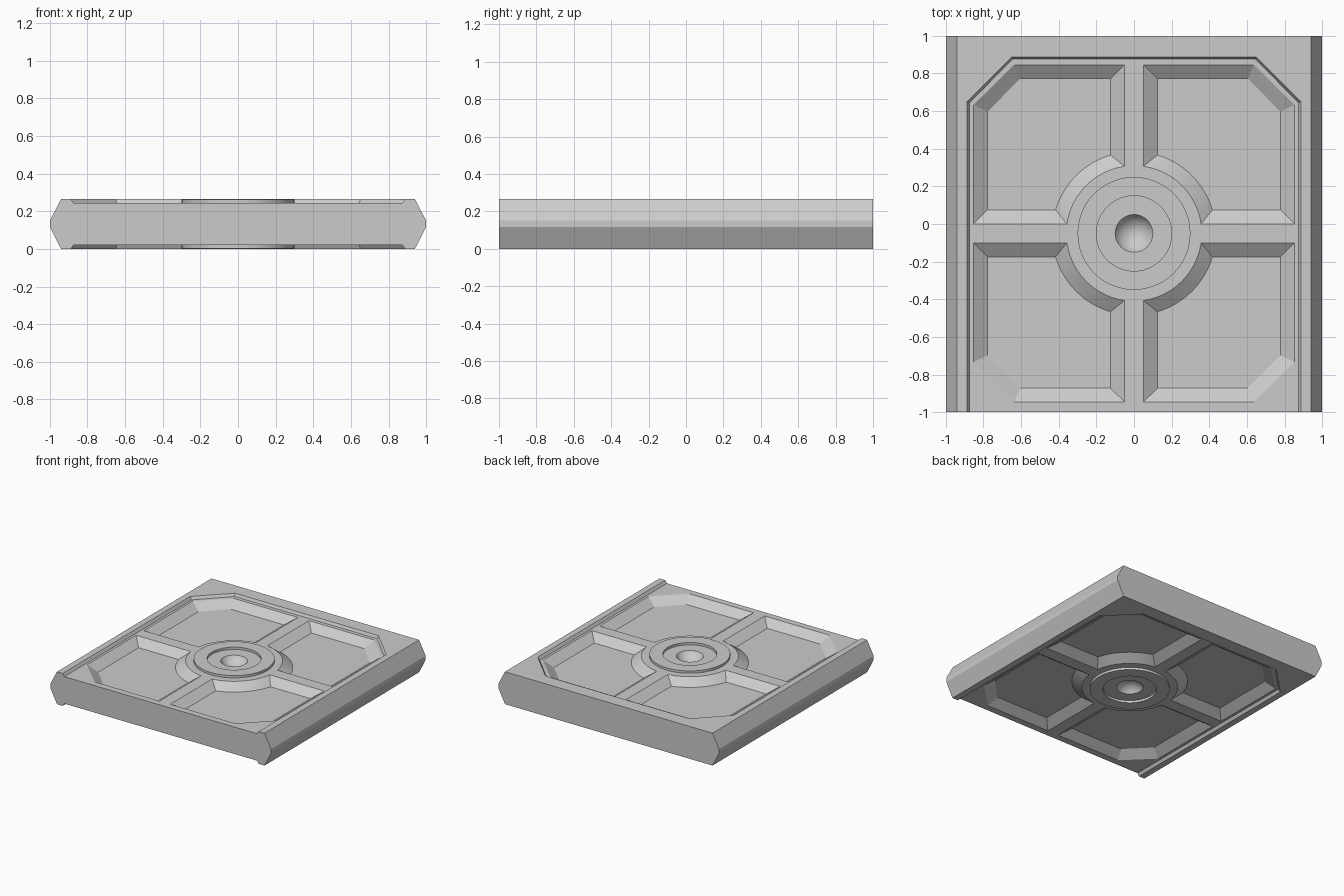
import bpy, bmesh, math

if "Cube" in bpy.data.objects:
    bpy.data.objects.remove(bpy.data.objects["Cube"])

H = 0.265          # slab thickness
STEP = 0.243       # level of the recessed panel
FLOOR = 0.19       # level of the pocket floors
CY = -0.05         # centre of the panel pattern in y

grey = bpy.data.materials.new("light grey")
grey.diffuse_color = (0.6, 0.6, 0.6, 1)
grey.use_nodes = True
grey.node_tree.nodes["Principled BSDF"].inputs["Base Color"].default_value = grey.diffuse_color


def make(name, loops, closed=False):
    """Skin a list of equal-length point loops; cap the ends or close into a ring."""
    bm = bmesh.new()
    rows = [[bm.verts.new(p) for p in loop] for loop in loops]
    n = len(rows[0])
    pairs = list(zip(rows, rows[1:]))
    if closed:
        pairs.append((rows[-1], rows[0]))
    else:
        bm.faces.new(rows[0])
        bm.faces.new(rows[-1])
    for a, b in pairs:
        for i in range(n):
            j = (i + 1) % n
            bm.faces.new((a[i], a[j], b[j], b[i]))
    bmesh.ops.recalc_face_normals(bm, faces=bm.faces)
    me = bpy.data.meshes.new(name)
    bm.to_mesh(me)
    bm.free()
    me.materials.append(grey)
    ob = bpy.data.objects.new(name, me)
    bpy.context.collection.objects.link(ob)
    return ob


def at(points, z):
    return [(x, y, z) for x, y in points]


def circle(r, z, n=48):
    return [(r * math.cos(2 * math.pi * i / n), CY + r * math.sin(2 * math.pi * i / n), z)
            for i in range(n)]


def flip(loops, under):
    """Mirror loops to the underside when wanted."""
    return [[(x, y, H - z) if under else (x, y, z) for x, y, z in lp] for lp in loops]


def recess(w, c, back):
    return [(-w, -1.1), (w, -1.1), (w, c), (c, back), (-c, back), (-w, c)]


def pocket(sx, sy, rib, r, w, wc, d, dc):
    """Quarter panel outline with a concave arc round the hub."""
    a0 = math.asin(rib / r)
    pts = []
    for i in range(13):
        a = math.pi / 2 - a0 - (math.pi / 2 - 2 * a0) * i / 12
        pts.append((r * math.cos(a), r * math.sin(a)))
    pts += [(w, rib), (w, dc), (wc, d), (rib, d)]
    return [(sx * x, CY + sy * y) for x, y in pts]


# Slab with pointed side edges
section = [(-0.94, 0), (0.94, 0), (1, 0.117), (1, 0.15),
           (0.94, H), (-0.94, H), (-1, 0.15), (-1, 0.117)]
slab = make("slab", [[(x, y, z) for x, z in section] for y in (-1, 1)])

cutters = []
for under in (False, True):
    # Panel recess, open at the front
    low, high = recess(0.873, 0.645, 0.877), recess(0.888, 0.65, 0.888)
    cutters.append(make("recess_cutter", flip(
        [at(low, STEP), at(high, H), at(high, H + 0.05)], under)))
    # Four sloped pockets
    for sx in (-1, 1):
        for sy in (-1, 1):
            top = pocket(sx, sy, 0.05, 0.36, 0.853, 0.637, 0.896, 0.683)
            bot = pocket(sx, sy, 0.125, 0.435, 0.778, 0.605, 0.822, 0.648)
            cutters.append(make("pocket_cutter", flip(
                [at(bot, FLOOR), at(top, STEP), at(top, H + 0.05)], under)))
    # Round dimple in the hub
    depth, rad = 0.06, 0.1133
    bowl = []
    for i in range(1, 9):
        a = math.acos(1 - depth / rad) * i / 8
        bowl.append(circle(rad * math.sin(a), STEP - depth + rad * (1 - math.cos(a))))
    bowl.append(circle(0.1, H + 0.05))
    cutters.append(make("dimple_cutter", flip(bowl, under)))
    # Raised hub ring
    ring = [circle(0.3, STEP - 0.005), circle(0.3, 0.262),
            circle(0.2, 0.262), circle(0.2, STEP - 0.005)]
    make("hub_ring_under" if under else "hub_ring_top", flip(ring, under), closed=True)

# Cut everything, then remove the cutters
bpy.context.view_layer.objects.active = slab
for c in cutters:
    c.hide_render = True
    m = slab.modifiers.new("cut", 'BOOLEAN')
    m.operation = 'DIFFERENCE'
    m.solver = 'EXACT'
    m.object = c
    bpy.ops.object.modifier_apply(modifier=m.name)
for c in cutters:
    bpy.data.objects.remove(c)

# Smooth round surfaces, keep edges sharp
for ob in bpy.context.collection.objects:
    ob.select_set(True)
bpy.ops.object.shade_smooth_by_angle(angle=math.radians(25))
